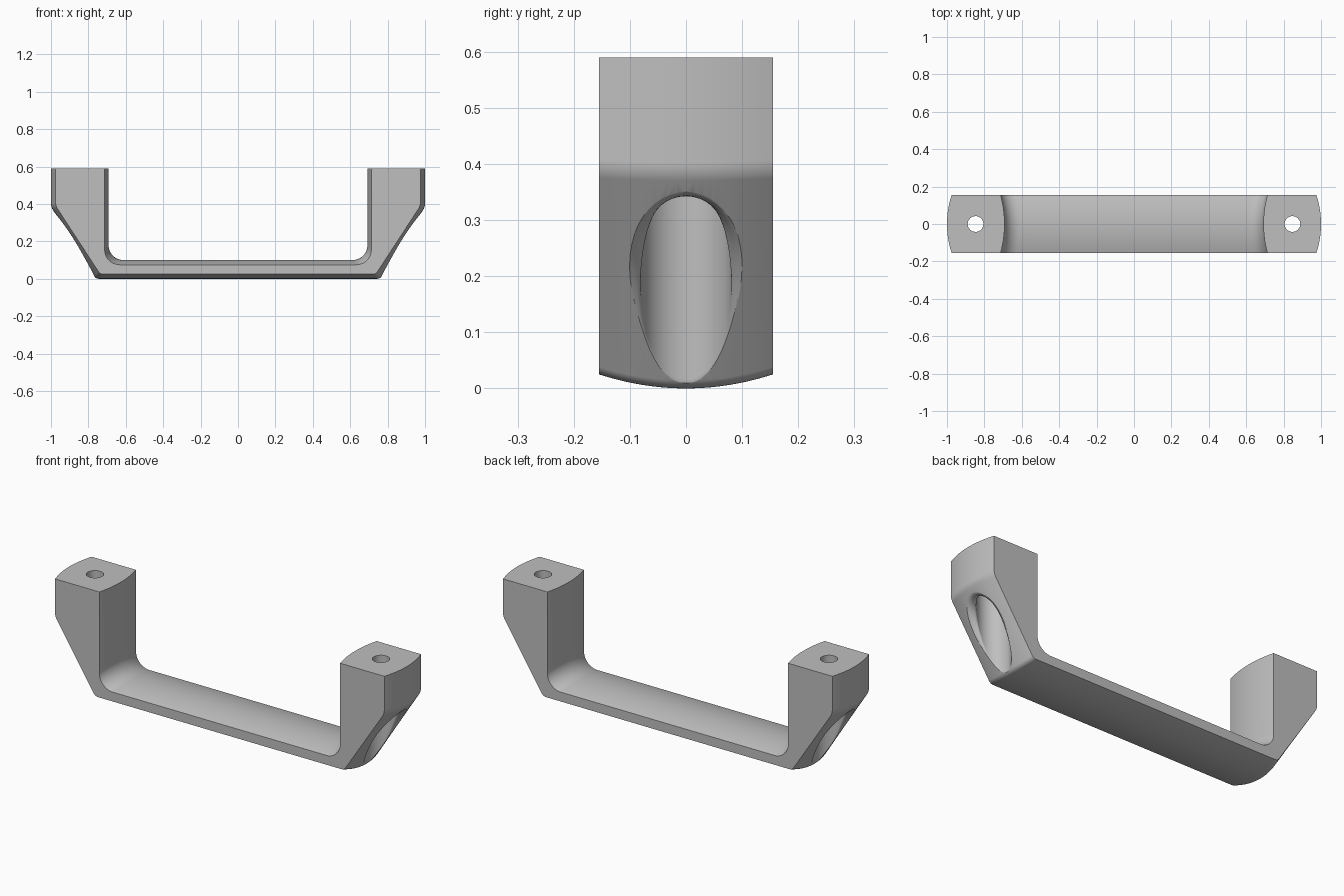
import bpy, bmesh, math
from mathutils import Vector

if "Cube" in bpy.data.objects:
    bpy.data.objects.remove(bpy.data.objects["Cube"], do_unlink=True)

HALF_DEPTH = 0.155
TOP = 0.59
HOLE_X = 0.847

metal = bpy.data.materials.new("satin_grey")
metal.use_nodes = True
grey = (0.52, 0.52, 0.52, 1)
metal.diffuse_color = grey
metal.node_tree.nodes["Principled BSDF"].inputs["Base Color"].default_value = grey


def make_object(name, bm):
    bmesh.ops.recalc_face_normals(bm, faces=bm.faces)
    mesh = bpy.data.meshes.new(name)
    bm.to_mesh(mesh)
    bm.free()
    mesh.materials.append(metal)
    obj = bpy.data.objects.new(name, mesh)
    bpy.context.collection.objects.link(obj)
    return obj


def loft(name, rings):
    """Skin a stack of closed rings and cap both ends."""
    bm = bmesh.new()
    rows = [[bm.verts.new(p) for p in ring] for ring in rings]
    for a, b in zip(rows, rows[1:]):
        for i in range(len(a)):
            j = (i + 1) % len(a)
            bm.faces.new((a[i], a[j], b[j], b[i]))
    bm.faces.new(rows[0])
    bm.faces.new(rows[-1])
    return make_object(name, bm)


def rounded(before, corner, after, radius, steps):
    """Points of a round arc that replaces a corner."""
    c = Vector(corner)
    u = (Vector(before) - c).normalized()
    v = (Vector(after) - c).normalized()
    half = u.angle(v) / 2
    mid = (u + v).normalized()
    centre = c + mid * radius / math.sin(half)
    start = c + u * radius / math.tan(half) - centre
    end = c + v * radius / math.tan(half) - centre
    sweep = math.pi - 2 * half
    points = []
    for i in range(steps + 1):
        t = i / steps
        points.append(centre + (start * math.sin((1 - t) * sweep)
                                + end * math.sin(t * sweep)) / math.sin(sweep))
    return points


def profile(y):
    """Handle outline at a given depth, crowned towards the middle."""
    t = 1 - (y / HALF_DEPTH) ** 2

    def mix(edge, middle):
        return Vector(edge).lerp(Vector(middle), t)

    bar_top = mix((0, 0.075), (0, 0.1))
    inner = mix((0.713, 0.075), (0.692, 0.1))
    inner_top = Vector((inner.x, TOP))
    outer_top = mix((0.975, TOP), (1, TOP))
    shoulder = mix((0.975, 0.39), (1, 0.385))
    foot = mix((0.737, 0.025), (0.76, 0))
    bar_bottom = Vector((0, foot.y))
    side = rounded(bar_top, inner, inner_top, 0.08, 10)
    side += [inner_top, outer_top]
    side += rounded(outer_top, shoulder, foot, 0.06, 5)
    side += rounded(shoulder, foot, bar_bottom, 0.03, 6)
    loop = side + [Vector((-p.x, p.y)) for p in reversed(side)]
    return [(p.x, y, p.y) for p in loop]


# Handle body
depth_steps = 20
handle = loft("pull_handle", [profile(HALF_DEPTH * (2 * i / depth_steps - 1))
                              for i in range(depth_steps + 1)])


# Screw hole and soft-edged recess, cut as one shape per leg
def slope_height(r, angle):
    x = HOLE_X + r * math.cos(angle)
    y = r * math.sin(angle)
    return 1.605 * (x - 0.76 + 0.018 * (y / HALF_DEPTH) ** 2)


def recess_section(angle, steps=10):
    bore, radius, lip = 0.042, 0.081, 0.03
    r0 = radius + lip
    slope = (slope_height(r0 + 0.01, angle) - slope_height(r0 - 0.01, angle)) / 0.02
    centre = slope_height(r0, angle) + lip * math.hypot(1, slope) - 0.002
    section = [(bore, 0.7), (bore, 0.45), (radius, 0.45)]
    last = 2 * math.pi + math.atan2(-1, slope)
    for i in range(steps + 1):
        a = math.pi + (last - math.pi) * i / steps
        section.append((r0 + lip * math.cos(a), centre + lip * math.sin(a)))
    section.append((section[-1][0], -0.2))
    return section


segments = 56
angles = [2 * math.pi * i / segments for i in range(segments)]
sections = [recess_section(a) for a in angles]
cutters = []
for name, side in (("left_recess_cutter", 1), ("right_recess_cutter", -1)):
    rings = [[(side * (HOLE_X + r * math.cos(a)), r * math.sin(a), z)
              for a, (r, z) in zip(angles, level)]
             for level in zip(*sections)]
    cutter = loft(name, rings)
    cutter.hide_render = True
    cutters.append(cutter)

bpy.ops.object.select_all(action='DESELECT')
handle.select_set(True)
bpy.context.view_layer.objects.active = handle
for cutter in cutters:
    cut = handle.modifiers.new(cutter.name, 'BOOLEAN')
    cut.operation = 'DIFFERENCE'
    cut.solver = 'EXACT'
    cut.object = cutter
    bpy.ops.object.modifier_apply(modifier=cut.name)
    bpy.data.objects.remove(cutter, do_unlink=True)

# Smooth crowns and lips, crisp outer edges
bpy.ops.object.shade_smooth_by_angle(angle=math.radians(28))
weighted = handle.modifiers.new("even_shading", 'WEIGHTED_NORMAL')
weighted.keep_sharp = True
